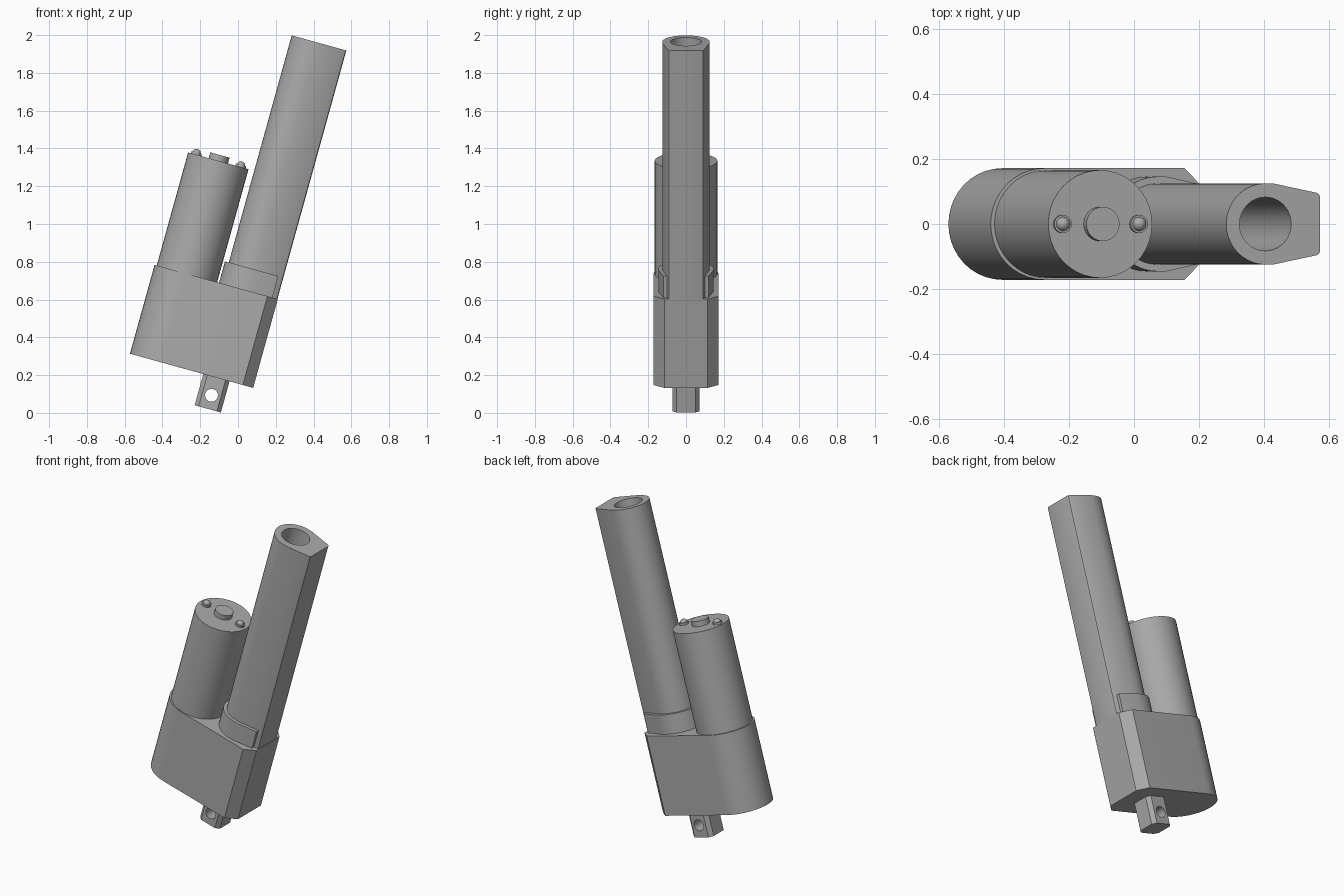
import bpy
import bmesh
import math

default = bpy.data.objects.get("Cube")
if default:
    bpy.data.objects.remove(default)

TILT = math.radians(15.5)   # the whole actuator leans towards +x
SHAFT_X = -0.135            # axis of the outer tube
MOTOR_X = -0.457            # axis of the motor
CLEVIS_X = -0.16            # axis of the mounting lug

grey = bpy.data.materials.new("plain grey")
grey.use_nodes = True
GREY = (0.4, 0.4, 0.4, 1)
grey.diffuse_color = GREY
grey.node_tree.nodes["Principled BSDF"].inputs["Base Color"].default_value = GREY


def finish(bm, name):
    """Turn a bmesh into a leaning, smooth-shaded object."""
    bmesh.ops.recalc_face_normals(bm, faces=bm.faces)
    mesh = bpy.data.meshes.new(name)
    bm.to_mesh(mesh)
    bm.free()
    mesh.materials.append(grey)
    obj = bpy.data.objects.new(name, mesh)
    obj.rotation_euler.y = TILT
    bpy.context.collection.objects.link(obj)
    smooth(obj)
    return obj


def smooth(obj):
    bpy.ops.object.select_all(action='DESELECT')
    obj.select_set(True)
    bpy.context.view_layer.objects.active = obj
    bpy.ops.object.shade_smooth_by_angle(angle=math.radians(25))


def prism(name, outline, low, high):
    """Extrude an x/y outline between two heights."""
    bm = bmesh.new()
    face = bm.faces.new([bm.verts.new((x, y, low)) for x, y in outline])
    top = bmesh.ops.extrude_face_region(bm, geom=[face])["geom"]
    verts = [v for v in top if isinstance(v, bmesh.types.BMVert)]
    bmesh.ops.translate(bm, verts=verts, vec=(0, 0, high - low))
    return finish(bm, name)


def circle(cx, r, start=0, sweep=360, n=40):
    count = n if sweep == 360 else n + 1
    angles = [math.radians(start + sweep * i / n) for i in range(count)]
    return [(cx + r * math.cos(a), r * math.sin(a)) for a in angles]


def rounded_left(cx, r, right_side):
    """Half-round on the left, mirrored straight corners on the right."""
    mirrored = [(x, -y) for x, y in reversed(right_side)]
    return circle(cx, r, 90, 180, 20) + mirrored + right_side


def drill(obj, cutter):
    cutter.hide_render = True
    mod = obj.modifiers.new("hole", 'BOOLEAN')
    mod.operation = 'DIFFERENCE'
    mod.solver = 'EXACT'
    mod.object = cutter
    bpy.context.view_layer.objects.active = obj
    bpy.ops.object.modifier_apply(modifier=mod.name)
    bpy.data.objects.remove(cutter)
    smooth(obj)


# Gearbox: round at the motor end, chamfered at the tube end
prism("gearbox", rounded_left(-0.463, 0.172, [(0.042, 0.115), (-0.015, 0.172)]),
      0.149, 0.637)

# Outer tube with a deep bore
tube = prism("outer_tube",
             rounded_left(SHAFT_X, 0.125,
                          [(0.04, 0.083), (0.037, 0.091), (0.03, 0.096), (-0.11, 0.125)]),
             0.62, 2.002)
drill(tube, prism("bore_cutter", circle(SHAFT_X, 0.083, n=24), 0.75, 2.2))

# Collar that grips the tube, open on the flat side
prism("tube_collar",
      rounded_left(SHAFT_X, 0.146, [(0.012, 0.12), (-0.105, 0.146)]),
      0.62, 0.755)

# Motor can with end boss
prism("motor_can", circle(MOTOR_X, 0.166), 0.62, 1.258)
prism("motor_end_boss", circle(MOTOR_X, 0.053, n=24), 1.25, 1.29)

# Pair of domed screws on the motor end
for side, label in ((-1, "right"), (1, "left")):
    x = MOTOR_X + side * 0.122
    prism("screw_base_" + label, circle(x, 0.028, n=20), 1.25, 1.27)
    bm = bmesh.new()
    bmesh.ops.create_uvsphere(bm, u_segments=20, v_segments=10, radius=0.022)
    bmesh.ops.translate(bm, verts=bm.verts, vec=(x, 0, 1.267))
    finish(bm, "screw_dome_" + label)

# Mounting lug: chamfered square bar with a cross hole
half, cut = 0.072, 0.05
lug_side = [(CLEVIS_X + half, cut), (CLEVIS_X + cut, half),
            (CLEVIS_X - cut, half), (CLEVIS_X - half, cut)]
lug = prism("mounting_lug", lug_side + [(x, -y) for x, y in reversed(lug_side)],
            -0.022, 0.17)
pin = prism("pin_cutter", circle(0, 0.034, n=24), -0.2, 0.2)
for v in pin.data.vertices:
    x, y, z = v.co
    v.co = (CLEVIS_X + x, z, 0.052 - y)
drill(lug, pin)
